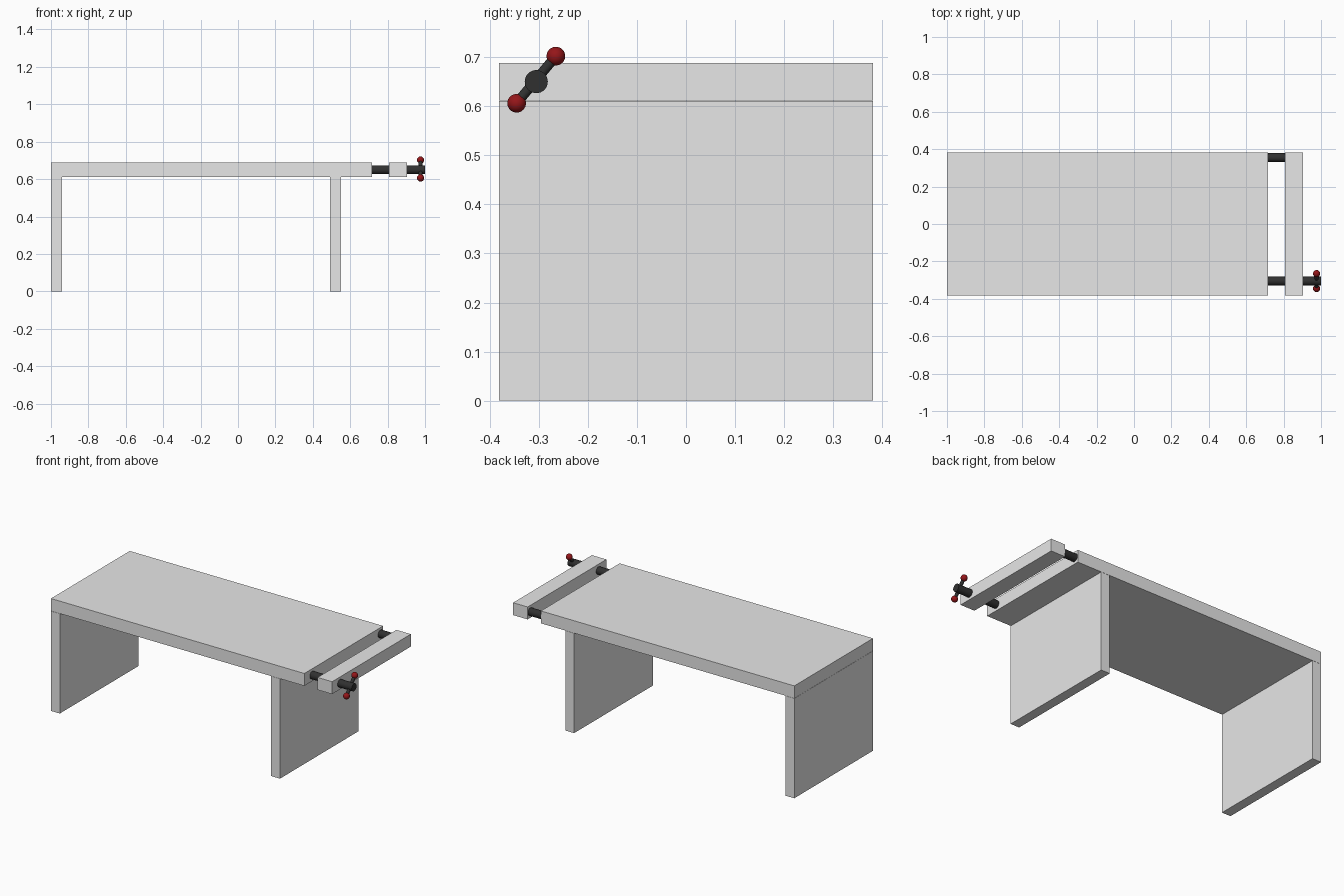
import bpy
from mathutils import Vector

cube = bpy.data.objects.get("Cube")
if cube:
    bpy.data.objects.remove(cube, do_unlink=True)


def material(name, r, g, b):
    m = bpy.data.materials.new(name)
    m.use_nodes = True
    m.diffuse_color = (r, g, b, 1)
    m.node_tree.nodes["Principled BSDF"].inputs["Base Color"].default_value = (r, g, b, 1)
    return m


grey = material("light grey", 0.8, 0.8, 0.8)
black = material("dark metal", 0.03, 0.03, 0.03)
red = material("dark red", 0.3, 0.008, 0.01)


def finish(name, mat, smooth=False):
    ob = bpy.context.object
    ob.name = name
    ob.data.materials.append(mat)
    if smooth:
        bpy.ops.object.shade_smooth_by_angle()
    return ob


def board(name, x0, x1, z0, z1, depth=0.762):
    bpy.ops.mesh.primitive_cube_add(size=1, location=((x0 + x1) / 2, 0, (z0 + z1) / 2))
    bpy.context.object.scale = (x1 - x0, depth, z1 - z0)
    bpy.ops.object.transform_apply(location=False, rotation=False)
    finish(name, grey)


def rod(name, a, b, radius):
    a, b = Vector(a), Vector(b)
    bpy.ops.mesh.primitive_cylinder_add(vertices=32, radius=radius, depth=(b - a).length,
                                        location=(a + b) / 2)
    bpy.context.object.rotation_euler = (b - a).to_track_quat("Z", "Y").to_euler()
    finish(name, black, True)


# Bench top, panel legs and the moving vise jaw
TOP, UNDER = 0.688, 0.612
board("bench_top", -1, 0.716, UNDER, TOP)
board("right_leg", -1, -0.94, 0, UNDER - 0.001)
board("left_leg", 0.491, 0.551, 0, UNDER - 0.001)
board("vise_jaw", 0.806, 0.904, UNDER, TOP)

# Vise screw and guide bar
MID = (TOP + UNDER) / 2
rod("vise_screw", (0.70, -0.305, MID), (1, -0.305, MID), 0.0235)
rod("guide_bar", (0.70, 0.355, MID), (0.82, 0.355, MID), 0.0235)

# Tilted handle with a ball on each end
low, high = (0.976, -0.345, 0.606), (0.976, -0.265, 0.702)
rod("vise_handle", low, high, 0.010)
for name, end in (("lower_knob", low), ("upper_knob", high)):
    bpy.ops.mesh.primitive_uv_sphere_add(segments=32, ring_count=16, radius=0.019, location=end)
    finish(name, red, True)
